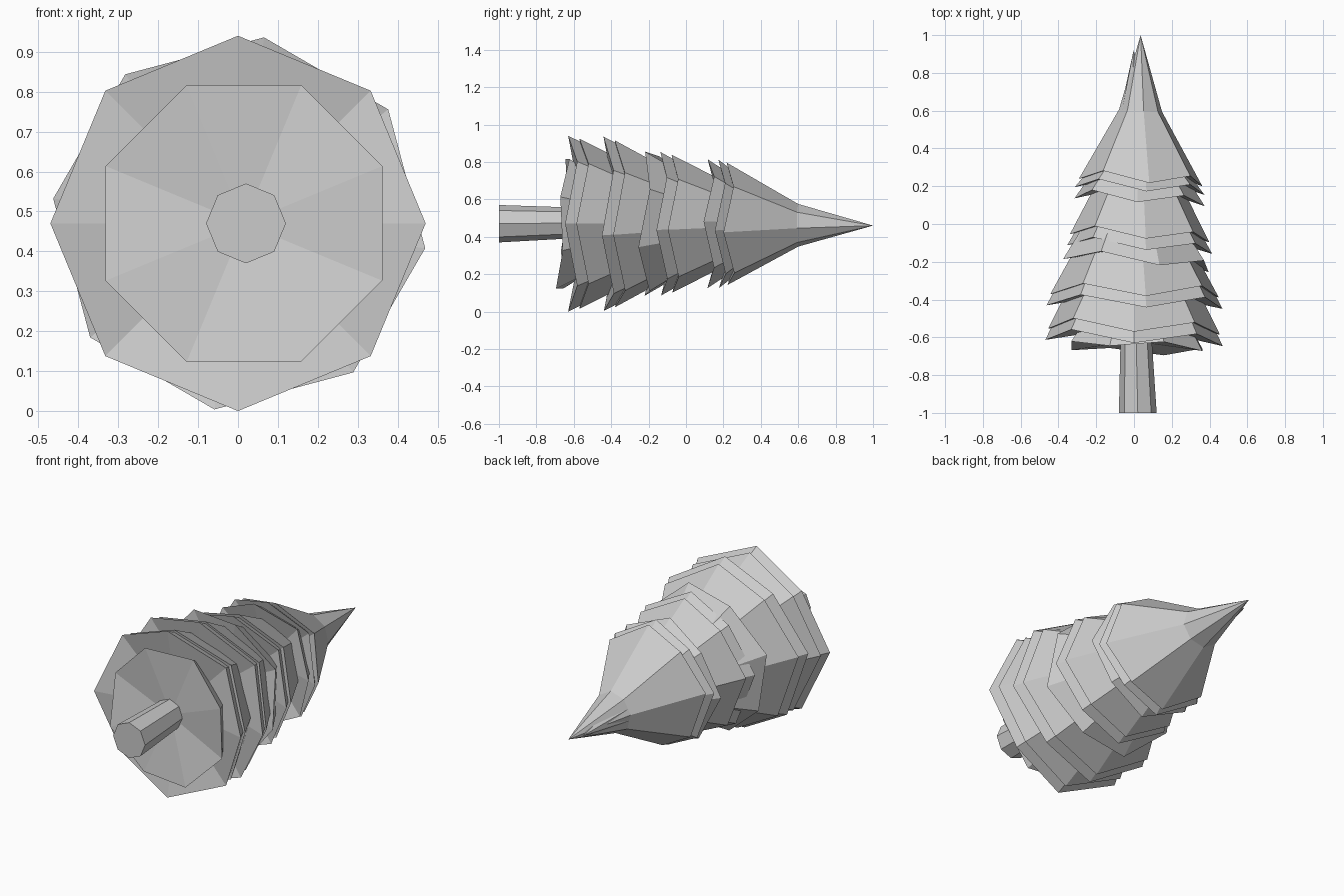
import bpy, bmesh
from math import sin, cos, radians

N = 8


def lathe(name, rings, rot=0.0, tilt=0.0, tilt_z=0.0, wave=0.0):
    """Eight-sided solid along y. rings: (y, radius, centre x, centre z).
    The second ring is the rim; its odd corners are raised by wave."""
    bm = bmesh.new()
    loops = []
    for k, (y, r, cx, cz) in enumerate(rings):
        if r == 0:
            loops.append([bm.verts.new((cx, y, cz))])
            continue
        loop = []
        for i in range(N):
            a = radians(rot + 360 * i / N)
            dx, dz = r * cos(a), r * sin(a)
            up = wave * (i % 2) if k == 1 else 0
            loop.append(bm.verts.new(
                (cx + dx, y - tilt * dx + tilt_z * dz + up, cz + dz)))
        loops.append(loop)
    for a, b in zip(loops, loops[1:]):
        for i in range(N):
            j = (i + 1) % N
            if len(b) == 1:
                bm.faces.new((a[i], a[j], b[0]))
            else:
                bm.faces.new((a[i], a[j], b[j], b[i]))
    for loop in (loops[0], loops[-1]):
        if len(loop) > 1:
            bm.faces.new(loop)
    bmesh.ops.recalc_face_normals(bm, faces=bm.faces)
    me = bpy.data.meshes.new(name)
    bm.to_mesh(me)
    bm.free()
    ob = bpy.data.objects.new(name, me)
    bpy.context.collection.objects.link(ob)
    return ob


# Trunk
lathe("trunk", [(-1, 0.1, 0.02, 0.47), (-0.55, 0.08, 0.01, 0.475)])

# Branch skirts: rim y, rim radius, top y, top radius, rotation, centre x,
# sideways tilt, vertical tilt, corner wave, underside depth
skirts = [
    (-0.67, 0.375, -0.50, 0.28, 22.5, 0.015, 0.03, 0.06, 0.03, 0.04),
    (-0.63, 0.47, -0.32, 0.32, 0, 0.0, 0.035, 0, 0.06, 0.08),
    (-0.57, 0.455, -0.28, 0.31, 0, 0.0, 0.035, 0, 0.06, 0.08),
    (-0.44, 0.47, -0.02, 0.25, -7.6, 0.003, 0.02, 0, 0.06, 0.08),
    (-0.38, 0.45, 0.02, 0.23, -7.6, 0.003, 0.02, 0, 0.06, 0.08),
    (-0.22, 0.405, 0.10, 0.21, -18, 0.01, 0.08, 0.03, 0.05, 0.08),
    (-0.135, 0.385, 0.16, 0.22, -5, 0.03, 0.06, 0, 0.05, 0.08),
    (-0.075, 0.37, 0.22, 0.22, -5, 0.03, 0.06, 0, 0.05, 0.08),
    (0.115, 0.345, 0.38, 0.17, 2, 0.03, 0.06, 0, 0.05, 0.08),
    (0.175, 0.345, 0.40, 0.17, -6, 0.03, 0.06, 0, 0.05, 0.08),
]
for k, (y, r, ty, tr, rot, cx, tilt, tz, wave, depth) in enumerate(skirts):
    lathe(f"branch_skirt_{k + 1}",
          [(y + depth, 0.08, cx, 0.47), (y, r, cx, 0.47), (ty, tr, cx, 0.47)],
          rot, tilt, tz, wave)

# Pointed crown, with a smaller second tip
lathe("crown", [(0.30, 0.07, 0.035, 0.47), (0.22, 0.33, 0.035, 0.47),
                (0.60, 0.115, 0.035, 0.462), (1.0, 0, 0.035, 0.46)],
      -8, 0.06, 0, 0.05)
lathe("second_tip", [(0.50, 0.11, 0.02, 0.47), (0.60, 0.085, 0.01, 0.465),
                     (0.92, 0, -0.002, 0.46)], 15)
